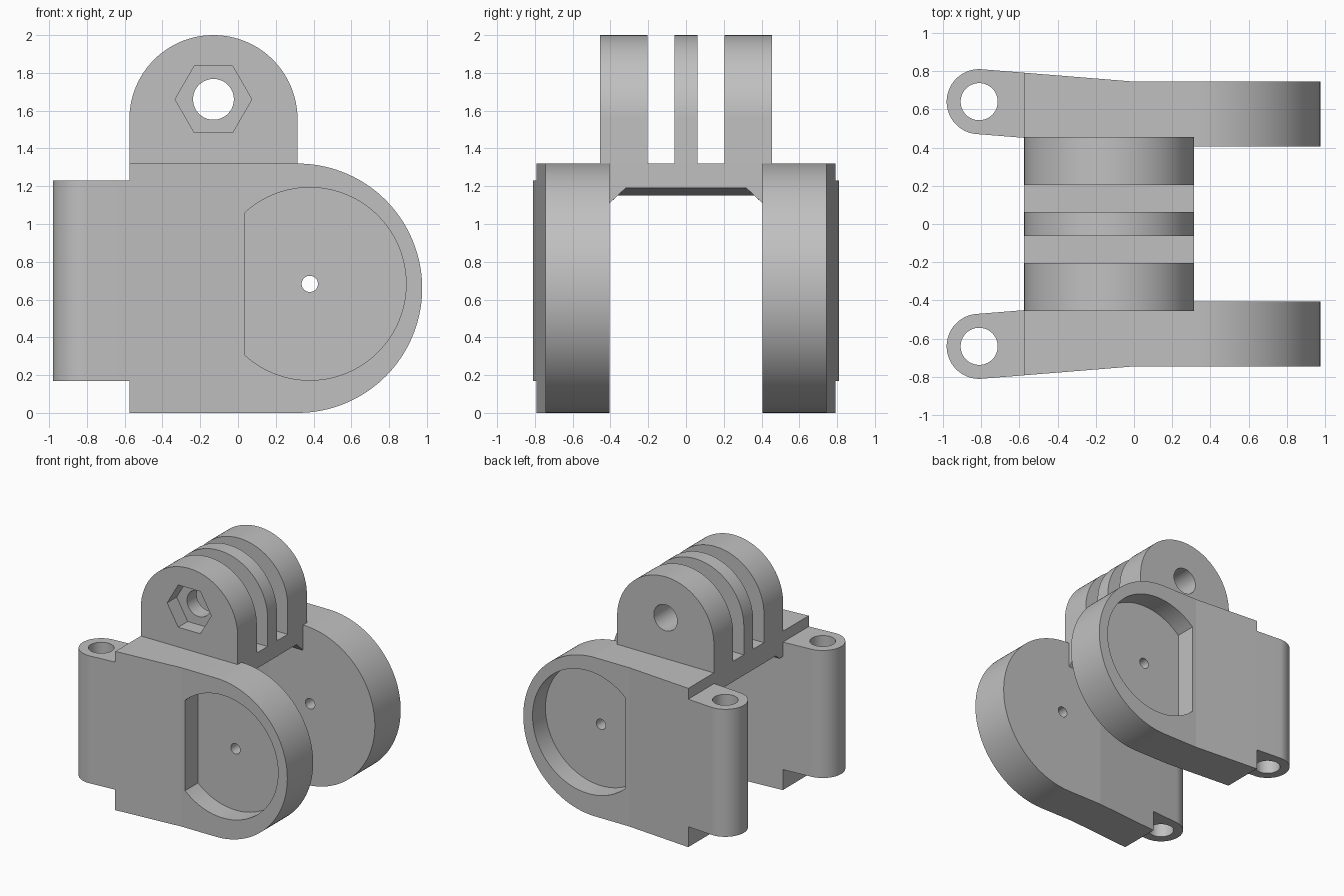
import bpy, bmesh
from math import sin, cos, radians, pi
from mathutils import Vector

if "Cube" in bpy.data.objects:
    bpy.data.objects.remove(bpy.data.objects["Cube"], do_unlink=True)

grey = bpy.data.materials.new("plain grey plastic")
grey.use_nodes = True
grey.diffuse_color = (0.53, 0.53, 0.53, 1)
grey.node_tree.nodes["Principled BSDF"].inputs["Base Color"].default_value = grey.diffuse_color


def arc(cx, cy, r, start, end, n=64):
    """Points along an arc, angles in degrees."""
    steps = [radians(start + (end - start) * i / n) for i in range(n + 1)]
    return [(cx + r * cos(a), cy + r * sin(a)) for a in steps]


def circle(cx, cy, r, n=96):
    return arc(cx, cy, r, 0, 360, n)[:-1]


def prism(name, outline, axis, lo, hi):
    """Extrude a flat outline along an axis from lo to hi."""
    place = {"x": lambda a, b, h: (h, a, b),
             "y": lambda a, b, h: (a, h, b),
             "z": lambda a, b, h: (a, b, h)}[axis]
    bm = bmesh.new()
    rings = [[bm.verts.new(place(a, b, h)) for a, b in outline] for h in (lo, hi)]
    for ring in rings:
        bm.faces.new(ring)
    for i in range(len(outline)):
        bm.faces.new((rings[0][i - 1], rings[0][i], rings[1][i], rings[1][i - 1]))
    bmesh.ops.recalc_face_normals(bm, faces=bm.faces)
    mesh = bpy.data.meshes.new(name)
    bm.to_mesh(mesh)
    bm.free()
    obj = bpy.data.objects.new(name, mesh)
    obj.data.materials.append(grey)
    bpy.context.collection.objects.link(obj)
    return obj


def activate(obj):
    bpy.ops.object.select_all(action="DESELECT")
    obj.select_set(True)
    bpy.context.view_layer.objects.active = obj


def carve(obj, cutter, operation="DIFFERENCE"):
    mod = obj.modifiers.new("carve", "BOOLEAN")
    mod.operation, mod.solver, mod.object = operation, "EXACT", cutter
    activate(obj)
    bpy.ops.object.modifier_apply(modifier=mod.name)
    bpy.data.objects.remove(cutter, do_unlink=True)


def finish(obj):
    activate(obj)
    bpy.ops.object.shade_smooth_by_angle(angle=radians(4))


# Shared dimensions
END = -0.575                      # square end of the arms and mount
BODY_TOP = 1.32
PIVOT = (0.38, 0.683)
BOLT = (-0.13, 1.66)

# Side arms: plan shape trimmed by the front silhouette, then drilled
plan = arc(-0.81, 0.64, 0.17, 85.5, 265.4) + [
    (0, 0.405), (1.1, 0.405), (1.1, 0.745), (0, 0.745)]
silhouette = ([(-1.1, 0.17), (END, 0.17), (END, 0)]
              + arc(0.315, 0.66, 0.66, -90, 90, 80)
              + [(END, BODY_TOP), (END, 1.23), (-1.1, 1.23)])
pocket = [p for p in arc(*PIVOT, 0.51, -132.5, 132.5, 96)]

for name, side in (("right_arm", -1), ("left_arm", 1)):
    name = {"right_arm": "front_arm", "left_arm": "back_arm"}[name]
    arm = prism(name, [(x, side * y) for x, y in plan], "z", -0.1, 1.5)
    carve(arm, prism("trim", silhouette, "y", -1, 1), "INTERSECT")
    carve(arm, prism("hinge_hole", circle(-0.81, side * 0.64, 0.097), "z", -0.2, 1.6))
    carve(arm, prism("pocket", pocket, "y", side * 0.575, side * 0.9))
    carve(arm, prism("pivot_hole", circle(*PIVOT, 0.043, 48), "y", side * 0.3, side * 0.8))
    finish(arm)

# Bridge between the arms: chamfered corners and a sloping underside
half = [(0.455, BODY_TOP), (0.455, 1.11), (0.405, 1.11), (0.32, 1.19)]
bridge = prism("bridge", half + [(-y, z) for y, z in reversed(half)], "x", END, 0.315)
for v in bridge.data.vertices:
    if v.co.x < 0 and abs(v.co.y) < 0.33:
        v.co.y *= 1.13
        v.co.z -= 0.04
finish(bridge)

# Three mounting fingers with a shared bolt hole
finger_shape = [(END, 1.3)] + arc(-0.13, 1.555, 0.445, 180, 0, 80) + [(0.315, 1.3)]
for name, lo, hi in (("front_finger", -0.455, -0.203),
                     ("middle_finger", -0.062, 0.062),
                     ("back_finger", 0.203, 0.455)):
    finger = prism(name, finger_shape, "y", lo, hi)
    carve(finger, prism("bolt_hole", circle(*BOLT, 0.108), "y", -0.6, 0.6))
    if name == "front_finger":
        carve(finger, prism("nut_recess", circle(*BOLT, 0.203, 6), "y", -0.6, -0.33))
    finish(finger)
